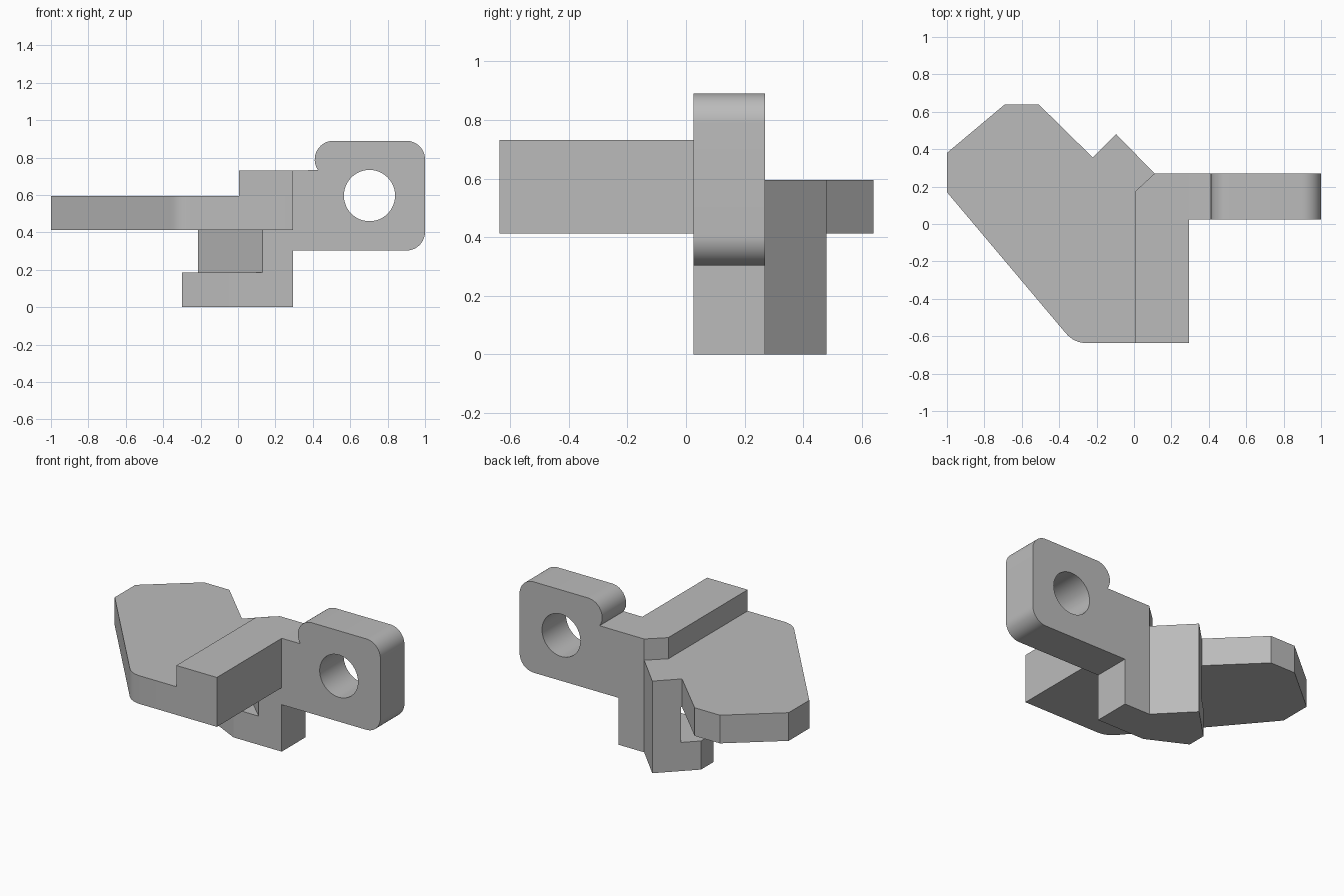
import bpy, bmesh
from math import radians, sin, cos
from mathutils import Vector

cube = bpy.data.objects.get("Cube")
if cube:
    bpy.data.objects.remove(cube, do_unlink=True)

grey = bpy.data.materials.new("plain grey")
grey.use_nodes = True
colour = (0.5, 0.5, 0.5, 1)
grey.diffuse_color = colour
grey.node_tree.nodes["Principled BSDF"].inputs["Base Color"].default_value = colour


def arc(cx, cy, r, start, end, steps=12):
    """Points on an arc, angles in degrees."""
    angles = [radians(start + (end - start) * i / steps) for i in range(steps + 1)]
    return [(cx + r * cos(a), cy + r * sin(a)) for a in angles]


def round_corner(before, corner, after, length, steps=8):
    """Blend a corner with a smooth curve, starting 'length' from it."""
    c = Vector(corner)
    p = c + (Vector(before) - c).normalized() * length
    q = c + (Vector(after) - c).normalized() * length
    ts = [i / steps for i in range(steps + 1)]
    return [tuple(p * (1 - t) ** 2 + c * 2 * t * (1 - t) + q * t ** 2) for t in ts]


def prism(name, outline, low, high, axis="Z"):
    """Extrude an outline along Z (outline in x, y) or Y (outline in x, z)."""
    place = (lambda u, v, d: (u, v, d)) if axis == "Z" else (lambda u, v, d: (u, d, v))
    bm = bmesh.new()
    face = bm.faces.new([bm.verts.new(place(u, v, low)) for u, v in outline])
    grown = bmesh.ops.extrude_face_region(bm, geom=[face])["geom"]
    moved = [g for g in grown if isinstance(g, bmesh.types.BMVert)]
    bmesh.ops.translate(bm, verts=moved, vec=place(0, 0, high - low))
    bmesh.ops.recalc_face_normals(bm, faces=bm.faces)
    mesh = bpy.data.meshes.new(name)
    bm.to_mesh(mesh)
    bm.free()
    mesh.materials.append(grey)
    obj = bpy.data.objects.new(name, mesh)
    bpy.context.collection.objects.link(obj)
    return obj


def activate(obj):
    bpy.ops.object.select_all(action="DESELECT")
    obj.select_set(True)
    bpy.context.view_layer.objects.active = obj


right, front, back = 0.295, 0.025, 0.27
notch = (-0.22, 0.355)
peak = (-0.095, 0.48)
heel = (0.11, back)
base_top, plate_low, plate_top, rib_top = 0.185, 0.413, 0.595, 0.732

# Hook floor and the post that carries the plate
shared = [(right, front), (right, back), heel, peak]
base = prism("hook_floor", shared + [(-0.3, 0.275), (-0.3, 0.15), (-0.05, front)],
             0, base_top)
post = prism("hook_post", shared + [(-0.215, 0.36), (0.13, front)], base_top, plate_low)

# Flat plate with one rounded corner
side, corner, front_right = (-1, 0.17), (-0.32, -0.637), (right, -0.637)
plate = prism("wing_plate", [front_right, (right, back), heel, peak, notch,
                             (-0.51, 0.64), (-0.69, 0.64), (-1, 0.38), side]
              + round_corner(side, corner, front_right, 0.07),
              plate_low, plate_top)

# Raised rib along the edge of the plate
rib = prism("raised_rib", [front_right, (right, back), heel, (0.005, 0.173),
                           (0.005, -0.637)], plate_top, rib_top)

# Side lug with rounded corners and a neck
r = 0.1
lug = prism("side_lug", [(right, 0.303), *arc(0.9, 0.403, r, -90, 0),
                         *arc(0.9, 0.79, r, 0, 90), *arc(0.51, 0.79, r, 90, 215),
                         (right, rib_top)], front, back, "Y")

# Round hole through the lug
cutter = prism("hole_cutter", arc(0.703, 0.597, 0.137, 0, 360, 48)[:-1], -0.2, 0.5, "Y")
cutter.hide_render = True
activate(lug)
cut = lug.modifiers.new("hole", "BOOLEAN")
cut.operation = "DIFFERENCE"
cut.solver = "EXACT"
cut.object = cutter
bpy.ops.object.modifier_apply(modifier=cut.name)
bpy.data.objects.remove(cutter, do_unlink=True)

for part in (base, post, plate, rib, lug):
    activate(part)
    bpy.ops.object.shade_smooth_by_angle(angle=radians(20))
